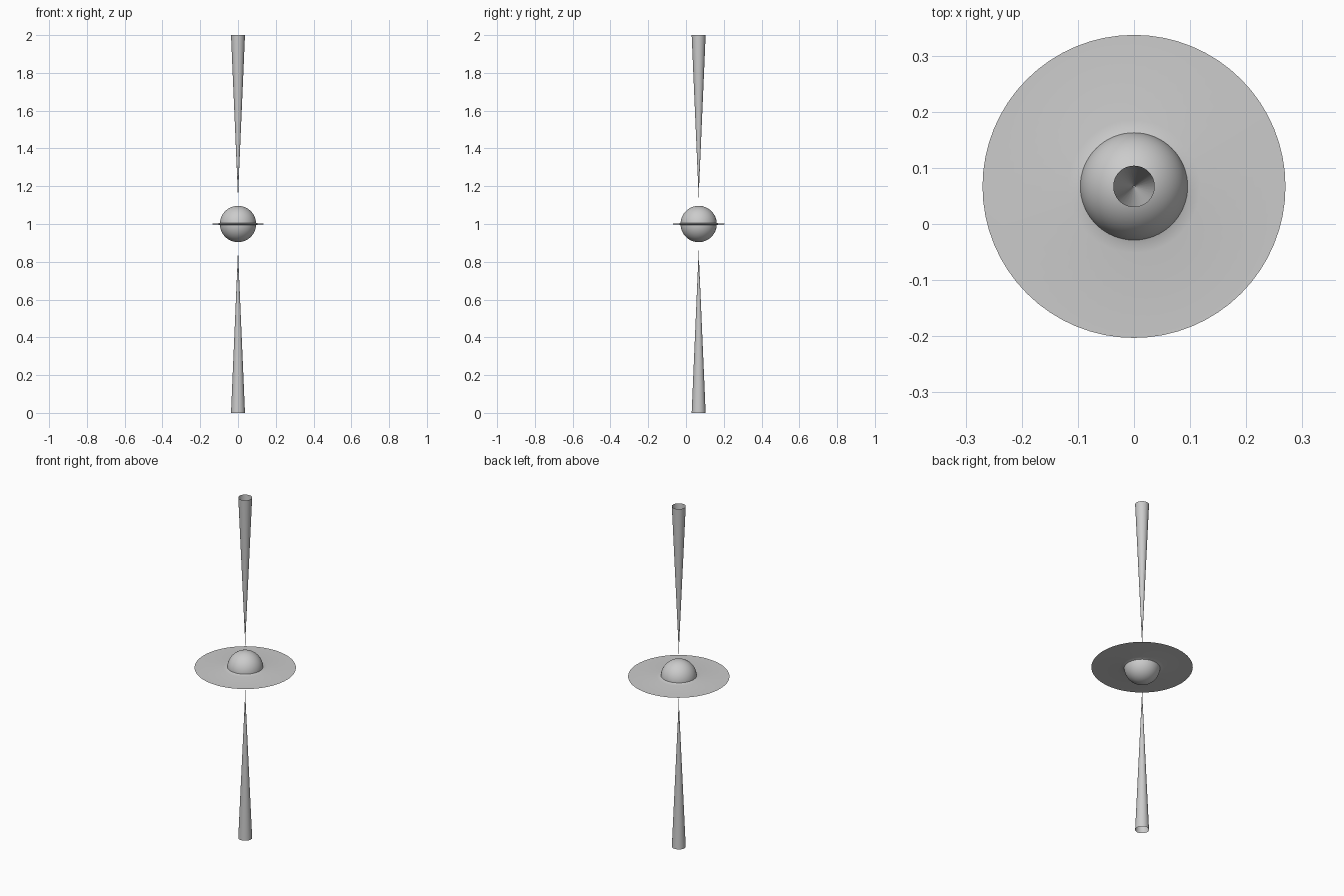
import bpy, bmesh, math
from mathutils import Vector

if "Cube" in bpy.data.objects:
    bpy.data.objects.remove(bpy.data.objects["Cube"])

CENTRE = Vector((0, 0.067, 1.0))
SIDES = 64


def lathe(name, profile, sides=SIDES):
    """Spin a (radius, height) profile around the vertical axis."""
    bm = bmesh.new()
    verts = [bm.verts.new((r, 0, z)) for r, z in profile]
    edges = [bm.edges.new(pair) for pair in zip(verts, verts[1:])]
    bmesh.ops.spin(bm, geom=verts + edges, cent=(0, 0, 0), axis=(0, 0, 1),
                   angle=math.tau, steps=sides)
    bmesh.ops.remove_doubles(bm, verts=bm.verts, dist=1e-5)
    bmesh.ops.recalc_face_normals(bm, faces=bm.faces)
    mesh = bpy.data.meshes.new(name)
    bm.to_mesh(mesh)
    bm.free()
    obj = bpy.data.objects.new(name, mesh)
    bpy.context.collection.objects.link(obj)
    obj.location = CENTRE
    smooth(obj)
    return obj


def smooth(obj):
    bpy.ops.object.select_all(action='DESELECT')
    obj.select_set(True)
    bpy.context.view_layer.objects.active = obj
    bpy.ops.object.shade_smooth_by_angle(angle=math.radians(35))


# Central ball
bpy.ops.mesh.primitive_uv_sphere_add(segments=SIDES, ring_count=32,
                                     radius=0.096, location=CENTRE)
ball = bpy.context.object
ball.name = "central_ball"
smooth(ball)

# Paper-thin disc, slightly thicker where it meets the ball
upper = [(0.094, 0.007), (0.102, 0.004), (0.118, 0.0015), (0.27, 0.0)]
lower = [(r, -z) for r, z in reversed(upper[:-1])]
lathe("flat_disc", upper + lower)

# Two slender open-ended cones pointing at the ball
for name, s in (("upper_jet", 1), ("lower_jet", -1)):
    lathe(name, [(0.0, s * 0.125), (0.002, s * 0.19), (0.037, s * 1.0)], 32)
